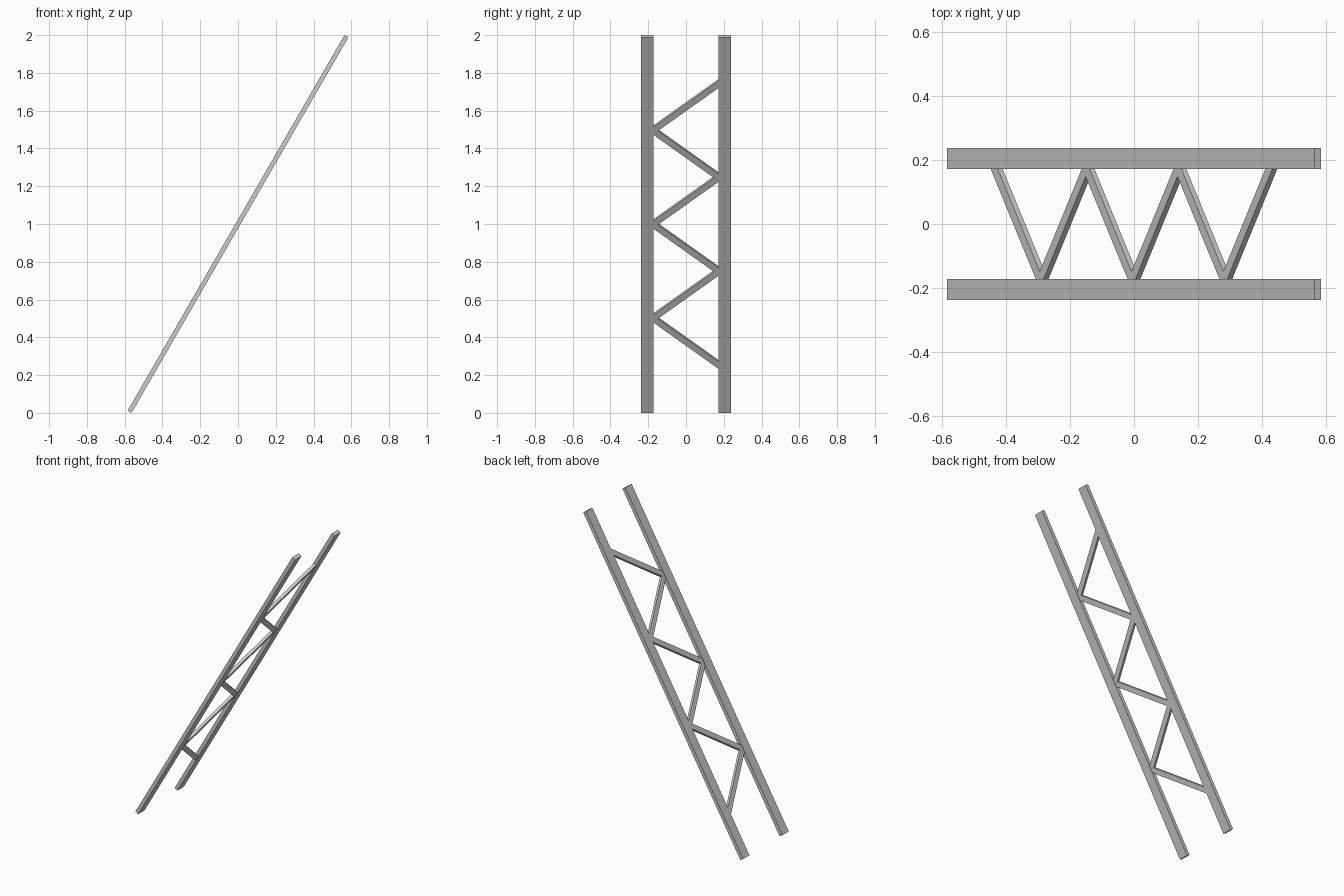
import bpy
from math import radians, atan2, hypot
from mathutils import Matrix

if "Cube" in bpy.data.objects:
    bpy.data.objects.remove(bpy.data.objects["Cube"])

TILT = radians(60)
RAIL_LEN, RAIL_W, RAIL_T = 2.2955, 0.066, 0.024
RAIL_Y = 0.205
BAR_W, BAR_T, NODE_Y = 0.034, 0.018, 0.175
STEP = RAIL_LEN / 8

# Ladder plane: local x runs up the slope, local y across
PLANE = Matrix.Translation((0, 0, 1)) @ Matrix.Rotation(-TILT, 4, 'Y')


def box(name, centre, size, turn=0.0):
    bpy.ops.mesh.primitive_cube_add(size=1)
    ob = bpy.context.object
    ob.name = name
    ob.data.transform(PLANE @ Matrix.Translation(centre)
                      @ Matrix.Rotation(turn, 4, 'Z')
                      @ Matrix.Diagonal((*size, 1)))
    return ob


# Two long side rails
for side, label in ((-1, "front"), (1, "back")):
    box(f"{label}_rail", (0, side * RAIL_Y, 0), (RAIL_LEN, RAIL_W, RAIL_T))

# Zigzag braces, ends let into the rails
nodes = [((i - 3) * STEP, NODE_Y if i % 2 == 0 else -NODE_Y) for i in range(7)]
for i, ((x0, y0), (x1, y1)) in enumerate(zip(nodes, nodes[1:])):
    dx, dy = x1 - x0, y1 - y0
    box(f"diagonal_brace_{i + 1}", ((x0 + x1) / 2, (y0 + y1) / 2, 0),
        (hypot(dx, dy) + 0.03, BAR_W, BAR_T), atan2(dy, dx))
